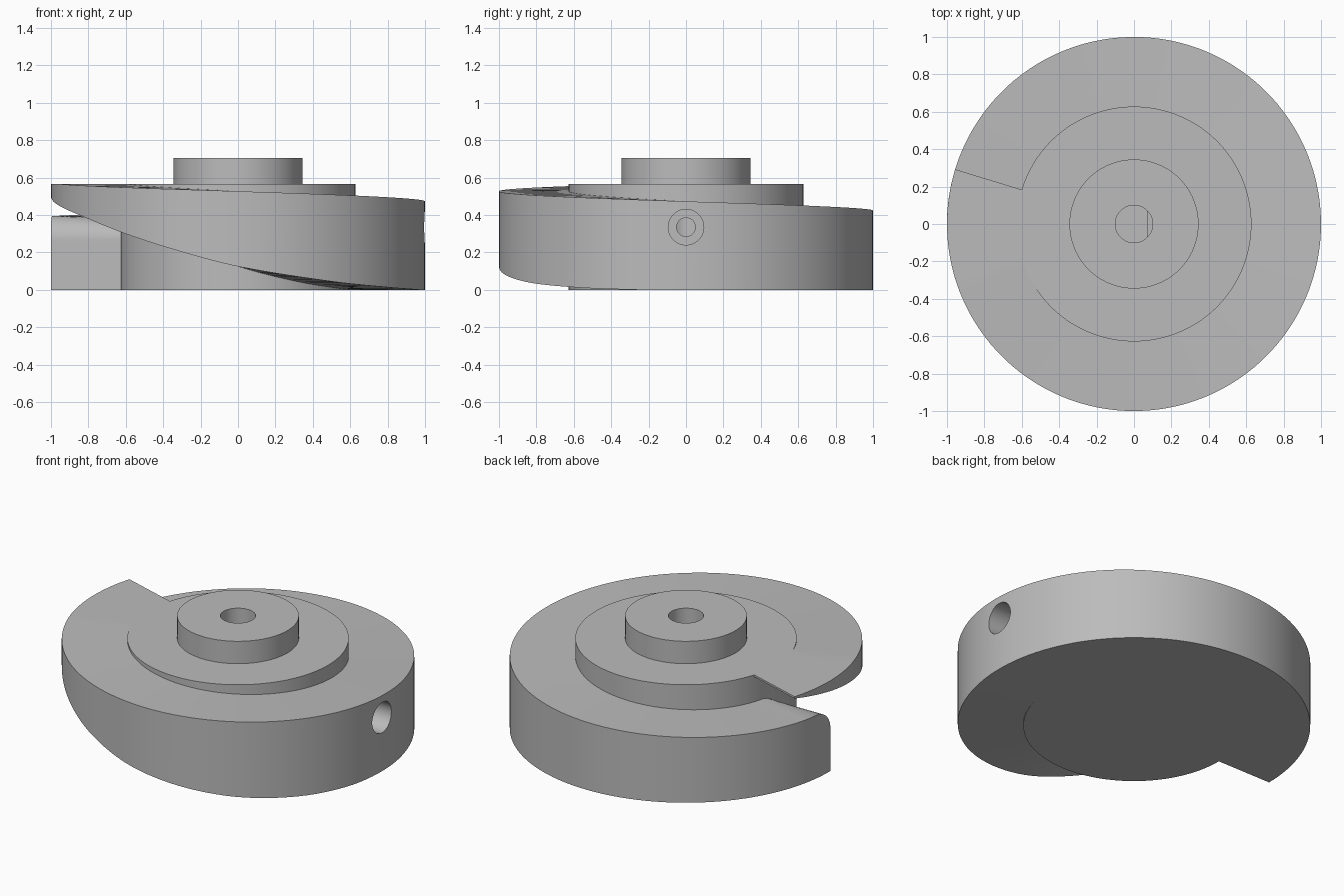
import bpy, bmesh, math
from mathutils import Matrix

cube = bpy.data.objects.get("Cube")
if cube:
    bpy.data.objects.remove(cube, do_unlink=True)

grey = bpy.data.materials.new("plain grey")
grey.use_nodes = True
grey.diffuse_color = (0.5, 0.5, 0.5, 1)
grey.node_tree.nodes["Principled BSDF"].inputs["Base Color"].default_value = (0.5, 0.5, 0.5, 1)

DRUM_R, RIM_R, DECK = 0.628, 1.0, 0.565
TIP, END, FILLET = 163, 540, 0.13
HOLE_Z = 0.335


def finish(name, bm):
    bmesh.ops.recalc_face_normals(bm, faces=bm.faces)
    mesh = bpy.data.meshes.new(name)
    bm.to_mesh(mesh)
    bm.free()
    mesh.materials.append(grey)
    obj = bpy.data.objects.new(name, mesh)
    bpy.context.collection.objects.link(obj)
    return obj


def curve_value(points, a):
    """Smooth curve through (angle, height) points, flat outside them."""
    if a <= points[0][0]:
        return points[0][1]
    if a >= points[-1][0]:
        return points[-1][1]

    def slope(i):
        p, q = points[max(i - 1, 0)], points[min(i + 1, len(points) - 1)]
        return (q[1] - p[1]) / (q[0] - p[0])

    i = max(k for k, p in enumerate(points) if p[0] <= a)
    (a0, z0), (a1, z1) = points[i], points[i + 1]
    w = a1 - a0
    t = (a - a0) / w
    return (z0 * (1 + 2 * t) * (1 - t) ** 2 + slope(i) * w * t * (1 - t) ** 2
            + z1 * t * t * (3 - 2 * t) + slope(i + 1) * w * t * t * (t - 1))


TOP = [(199, DECK), (270, 0.527), (360, 0.473), (450, 0.424), (523, 0.396), (540, 0.395)]
BOTTOM = [(TIP, 0.553), (180, 0.5), (212, 0.4), (231, 0.31), (249, 0.22),
          (270, 0.125), (300, 0.045), (325, 0.012), (345, 0)]


def top_height(a, r):
    # rounded shoulder where the ramp stops
    z = curve_value(TOP, a)
    d = r * math.sin(math.radians(END - a)) if a > END - 30 else FILLET
    if d < FILLET:
        z -= FILLET - math.sqrt(max(FILLET ** 2 - (FILLET - d) ** 2, 0))
    return z


# spiral ramp around the drum
bm = bmesh.new()
angles = [TIP + 3 * i for i in range(121)]
angles += [END - 14 * (1 - i / 24) ** 2 for i in range(25)]
rings = []
for a in angles:
    c, s = math.cos(math.radians(a)), math.sin(math.radians(a))
    low = curve_value(BOTTOM, a)
    ring = []
    for r, upper in ((DRUM_R - 0.01, 0), (RIM_R, 0), (RIM_R, 1), (DRUM_R - 0.01, 1)):
        ring.append(bm.verts.new((r * c, r * s, top_height(a, r) if upper else low)))
    rings.append(ring)
for p, q in zip(rings, rings[1:]):
    for k in range(4):
        n = (k + 1) % 4
        bm.faces.new((p[k], p[n], q[n], q[k]))
bm.faces.new(rings[0])
bm.faces.new(rings[-1])
ramp = finish("spiral_ramp", bm)

# drum with raised hub and blind bore
bm = bmesh.new()
profile = [(0, 0), (DRUM_R, 0), (DRUM_R, DECK), (0.345, DECK), (0.345, 0.705),
           (0.1, 0.705), (0.1, 0.12), (0, 0.12)]
verts = [bm.verts.new((r, 0, z)) for r, z in profile]
edges = [bm.edges.new(pair) for pair in zip(verts, verts[1:])]
bmesh.ops.spin(bm, geom=verts + edges, cent=(0, 0, 0), axis=(0, 0, 1),
               angle=2 * math.pi, steps=128)
bmesh.ops.remove_doubles(bm, verts=bm.verts, dist=0.0001)
drum = finish("drum_and_hub", bm)

# flat side of the bore
bm = bmesh.new()
flat = [(0.07, -0.071), (0.1, -0.071), (0.11, 0), (0.1, 0.071), (0.07, 0.071)]
base = bm.faces.new([bm.verts.new((x, y, 0.12)) for x, y in flat])
grown = bmesh.ops.extrude_face_region(bm, geom=[base])["geom"]
bmesh.ops.translate(bm, vec=(0, 0, 0.11),
                    verts=[v for v in grown if isinstance(v, bmesh.types.BMVert)])
finish("bore_flat", bm)


def drill(radius, x0, x1, targets):
    """Cut a radial hole along x."""
    bm = bmesh.new()
    place = Matrix.Translation(((x0 + x1) / 2, 0, HOLE_Z)) @ Matrix.Rotation(math.pi / 2, 4, "Y")
    bmesh.ops.create_cone(bm, cap_ends=True, segments=48, radius1=radius, radius2=radius,
                          depth=x1 - x0, matrix=place)
    cutter = finish("hole_cutter", bm)
    cutter.hide_render = True
    for obj in targets:
        mod = obj.modifiers.new("hole", "BOOLEAN")
        mod.operation, mod.solver, mod.object = "DIFFERENCE", "EXACT", cutter
        bpy.context.view_layer.objects.active = obj
        bpy.ops.object.modifier_apply(modifier=mod.name)
    bpy.data.objects.remove(cutter, do_unlink=True)


# stepped radial screw hole
drill(0.095, 0.3, 1.2, [ramp, drum])
drill(0.05, 0.05, 0.4, [drum])

bpy.ops.object.select_all(action="DESELECT")
for obj in (ramp, drum):
    obj.select_set(True)
bpy.context.view_layer.objects.active = ramp
bpy.ops.object.shade_smooth_by_angle(angle=math.radians(25))
